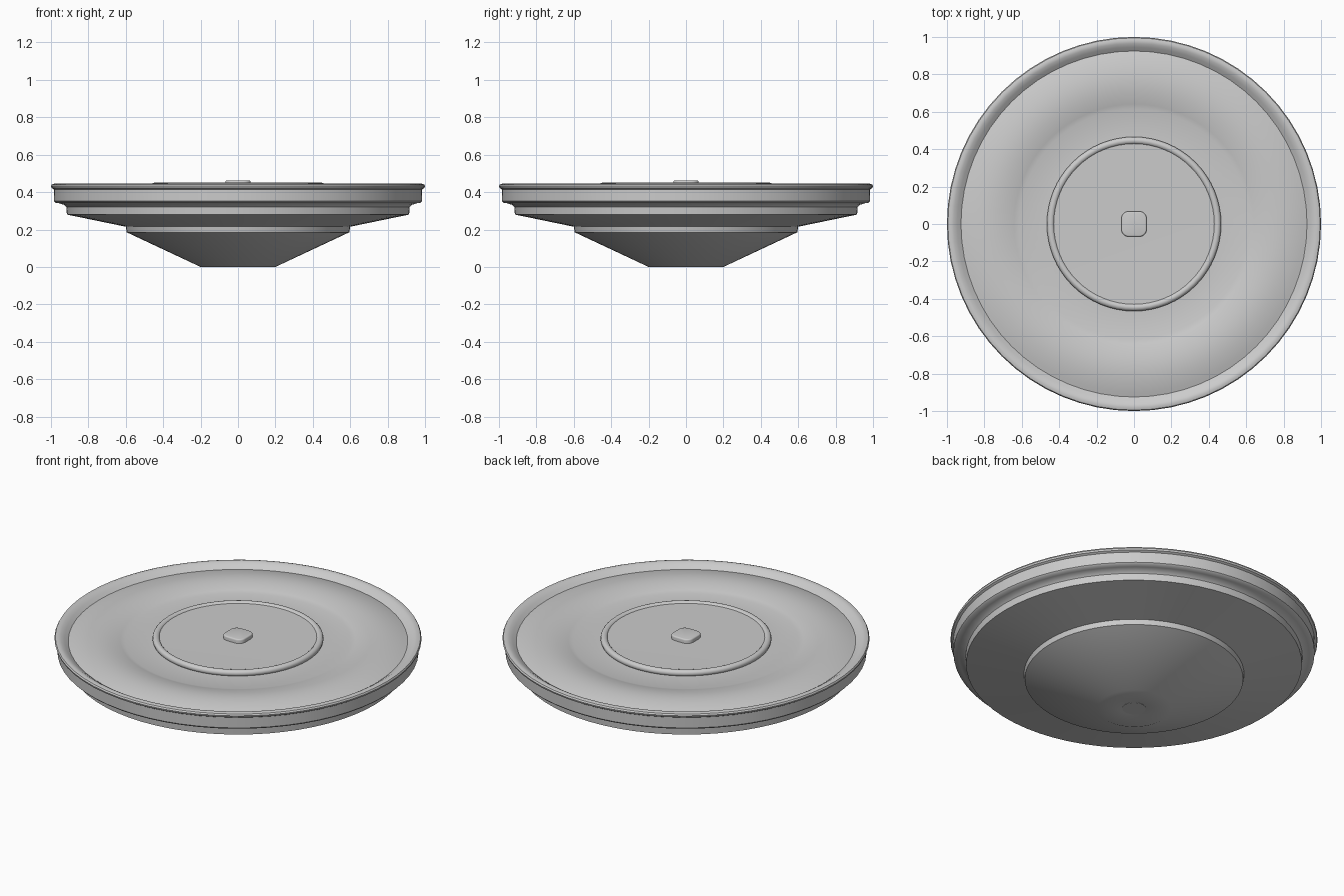
import bpy, bmesh, math

cube = bpy.data.objects.get("Cube")
if cube:
    bpy.data.objects.remove(cube, do_unlink=True)

grey = bpy.data.materials.new("light_grey")
grey.use_nodes = True
GREY = (0.6, 0.6, 0.6, 1)
grey.diffuse_color = GREY
grey.node_tree.nodes["Principled BSDF"].inputs["Base Color"].default_value = GREY


def finish(name, bm, angle=40):
    """Turn a bmesh into a smooth-shaded grey object."""
    bmesh.ops.remove_doubles(bm, verts=bm.verts, dist=1e-5)
    bmesh.ops.recalc_face_normals(bm, faces=bm.faces)
    mesh = bpy.data.meshes.new(name)
    bm.to_mesh(mesh)
    bm.free()
    mesh.materials.append(grey)
    obj = bpy.data.objects.new(name, mesh)
    bpy.context.collection.objects.link(obj)
    bpy.ops.object.select_all(action="DESELECT")
    obj.select_set(True)
    bpy.context.view_layer.objects.active = obj
    bpy.ops.object.shade_smooth_by_angle(angle=math.radians(angle))
    return obj


def lathe(name, profile, closed=False, steps=64):
    """Spin a radius/height profile around the vertical axis."""
    bm = bmesh.new()
    verts = [bm.verts.new((r, 0, z)) for r, z in profile]
    pairs = list(zip(verts, verts[1:]))
    if closed:
        pairs.append((verts[-1], verts[0]))
    edges = [bm.edges.new(p) for p in pairs]
    bmesh.ops.spin(bm, geom=verts + edges, cent=(0, 0, 0), axis=(0, 0, 1),
                   angle=math.tau, steps=steps, use_merge=True)
    return finish(name, bm)


# Stepped underside, outer wall and rounded lip
underside = [(0, 0.002), (0.06, 0.002), (0.07, 0), (0.2, 0), (0.595, 0.185),
             (0.6, 0.215), (0.915, 0.28), (0.918, 0.32), (0.93, 0.332),
             (0.955, 0.34), (0.975, 0.343), (0.984, 0.352)]
lip = [(0.985, 0.415), (0.997, 0.422), (1.0, 0.432), (0.995, 0.441),
       (0.982, 0.445), (0.965, 0.442), (0.945, 0.43)]

# Raised soft roll between the lip and the inner plate
roll = []
for i in range(13):
    t = i / 12
    roll.append((0.925 - 0.31 * t, 0.415 + 0.027 * math.sin(math.pi * t) ** 0.9))
inner_plate = [(0.46, 0.42), (0.2, 0.42), (0, 0.42)]
lathe("dish_body", underside + lip + roll + inner_plate)

# Shallow centre disc
lathe("centre_disc", [(0.45, 0.421), (0.45, 0.442), (0.43, 0.442), (0, 0.436)])

# Raised bead around the centre disc
bead = []
for i in range(12):
    a = math.tau * i / 12
    bead.append((0.446 + 0.02 * math.cos(a), 0.432 + 0.019 * math.sin(a)))
lathe("centre_bead", bead, closed=True)

# Small plug in the base
lathe("base_plug", [(0, 0), (0.064, 0), (0.064, 0.006), (0, 0.006)], steps=32)

# Rounded square knob
bm = bmesh.new()
bmesh.ops.create_cube(bm, size=1)
for v in bm.verts:
    v.co = (v.co.x * 0.136, v.co.y * 0.136, 0.445 + v.co.z * 0.034)
upright = [e for e in bm.edges if abs(e.verts[0].co.z - e.verts[1].co.z) > 0.01]
bmesh.ops.bevel(bm, geom=upright, offset=0.04, segments=6, profile=0.5, affect="EDGES")
top = [e for e in bm.edges if all(v.co.z > 0.46 for v in e.verts)]
bmesh.ops.bevel(bm, geom=top, offset=0.008, segments=3, profile=0.5, affect="EDGES")
finish("centre_knob", bm)
